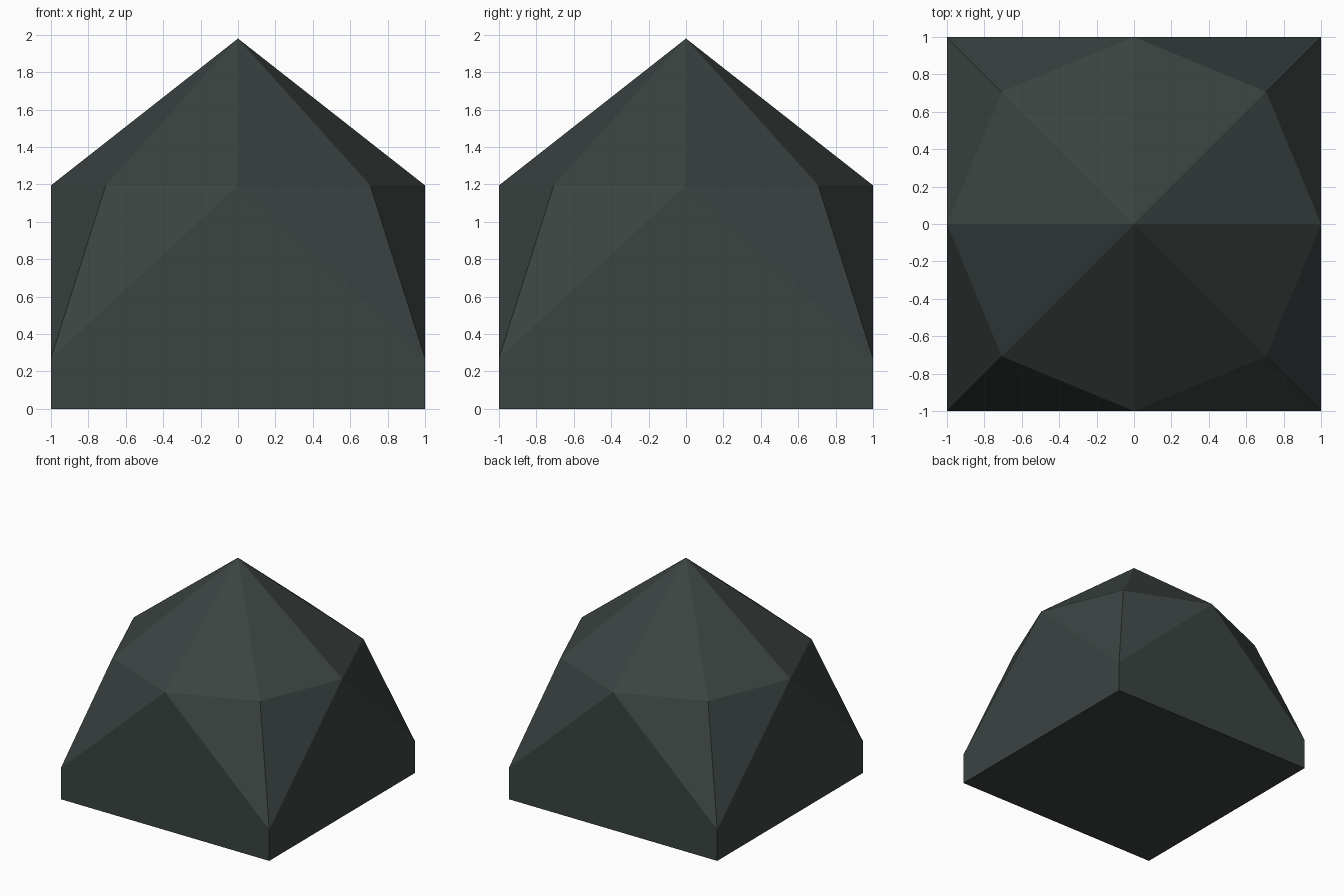
import bpy, bmesh, math

if "Cube" in bpy.data.objects:
    bpy.data.objects.remove(bpy.data.objects["Cube"])

BASE_H, RING_H, TOP_H = 0.27, 1.195, 1.98

mat = bpy.data.materials.new("dark slate")
mat.diffuse_color = (0.043, 0.056, 0.053, 1)
mat.use_nodes = True
mat.node_tree.nodes["Principled BSDF"].inputs["Base Color"].default_value = mat.diffuse_color

bm = bmesh.new()

# Square base, eight-point shoulder ring and peak
corners = [(1, -1), (1, 1), (-1, 1), (-1, -1)]
bottom = [bm.verts.new((x, y, 0)) for x, y in corners]
wall = [bm.verts.new((x, y, BASE_H)) for x, y in corners]
ring = []
for i in range(8):
    a = math.radians(-90 + 45 * i)
    ring.append(bm.verts.new((math.cos(a), math.sin(a), RING_H)))
peak = bm.verts.new((0, 0, TOP_H))

bm.faces.new(bottom[::-1])
for i in range(4):
    p = i - 1
    # Upright pentagon side
    bm.faces.new((bottom[p], bottom[i], wall[i], ring[2 * i], wall[p]))
    # Two bevel facets at each corner
    for k in (2 * i, 2 * i + 1):
        bm.faces.new((wall[i], ring[(k + 1) % 8], ring[k]))
# Pointed roof
for k in range(8):
    bm.faces.new((ring[k], ring[(k + 1) % 8], peak))

bmesh.ops.recalc_face_normals(bm, faces=bm.faces)
mesh = bpy.data.meshes.new("faceted_stone")
bm.to_mesh(mesh)
bm.free()
mesh.materials.append(mat)
bpy.context.collection.objects.link(bpy.data.objects.new("faceted_stone", mesh))
